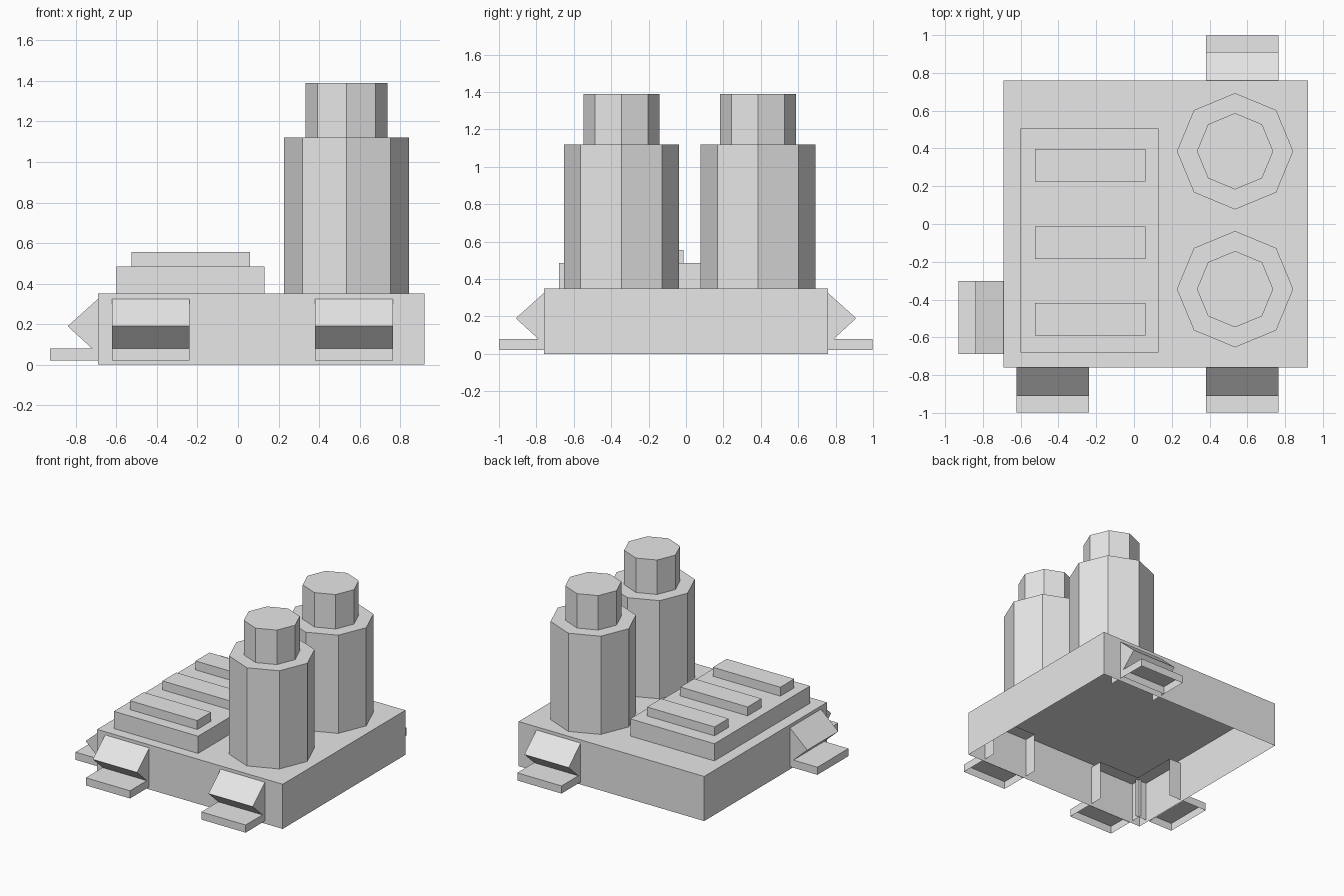
import bpy, bmesh, math

cube = bpy.data.objects.get("Cube")
if cube:
    bpy.data.objects.remove(cube, do_unlink=True)

grey = bpy.data.materials.new("plain_grey")
grey.use_nodes = True
GREY = (0.8, 0.8, 0.8, 1)
grey.diffuse_color = GREY
grey.node_tree.nodes["Principled BSDF"].inputs["Base Color"].default_value = GREY


def finish(name, bm, location=(0, 0, 0), turn=0):
    mesh = bpy.data.meshes.new(name)
    bm.to_mesh(mesh)
    bm.free()
    mesh.materials.append(grey)
    obj = bpy.data.objects.new(name, mesh)
    obj.location = location
    obj.rotation_euler.z = turn
    bpy.context.collection.objects.link(obj)
    return obj


def box(name, x, y, z, open_bottom=False, location=(0, 0, 0), turn=0):
    bm = bmesh.new()
    bmesh.ops.create_cube(bm, size=1)
    for v in bm.verts:
        v.co = [r[0] if c < 0 else r[1] for c, r in zip(v.co, (x, y, z))]
    if open_bottom:
        bm.normal_update()
        bottom = [f for f in bm.faces if f.normal.z < -0.5]
        bmesh.ops.delete(bm, geom=bottom, context='FACES_ONLY')
    return finish(name, bm, location, turn)


def octagon(name, x, y, radius, z0, z1):
    bm = bmesh.new()
    bmesh.ops.create_cone(bm, cap_ends=True, segments=8, radius1=radius,
                          radius2=radius, depth=z1 - z0)
    return finish(name, bm, (x, y, (z0 + z1) / 2))


# Hollow base, open underneath
box("base", (-0.69, 0.92), (-0.76, 0.76), (0, 0.35), open_bottom=True)

# Raised panel with three bars
box("panel", (-0.6, 0.13), (-0.68, 0.505), (0.35, 0.485))
for i, y in enumerate((-0.505, -0.1, 0.31)):
    box(f"panel_bar_{i + 1}", (-0.525, 0.06), (y - 0.086, y + 0.086), (0.485, 0.555))

# Two stepped eight-sided towers
for side, y in (("front", -0.345), ("back", 0.385)):
    octagon(f"{side}_tower", 0.535, y, 0.308, 0.35, 1.12)
    octagon(f"{side}_tower_cap", 0.535, y, 0.202, 1.12, 1.39)

# Hood outline as (outward, height); its ends reach inside the base
HOOD = [(-0.1, 0.02), (-0.1, 0.325), (0, 0.325), (0.15, 0.19), (0.03, 0.08), (0.03, 0.02)]
HALF = 0.192


def chute(name, x, y, turn):
    bm = bmesh.new()
    left, right = [[bm.verts.new((s * HALF, -d, z)) for d, z in HOOD] for s in (-1, 1)]
    bm.faces.new(left)
    bm.faces.new(right)
    for i in range(1, len(HOOD) - 1):
        bm.faces.new((left[i], left[i + 1], right[i + 1], right[i]))
    bmesh.ops.recalc_face_normals(bm, faces=bm.faces[:])
    finish(f"{name}_hood", bm, (x, y, 0), turn)
    box(f"{name}_tray", (-HALF, HALF), (-0.238, 0), (0.02, 0.08), True, (x, y, 0), turn)


# Hooded trays around the base
chute("front_right", -0.43, -0.76, 0)
chute("front_left", 0.573, -0.76, 0)
chute("back", 0.573, 0.76, math.pi)
chute("side", -0.69, -0.495, -math.pi / 2)
